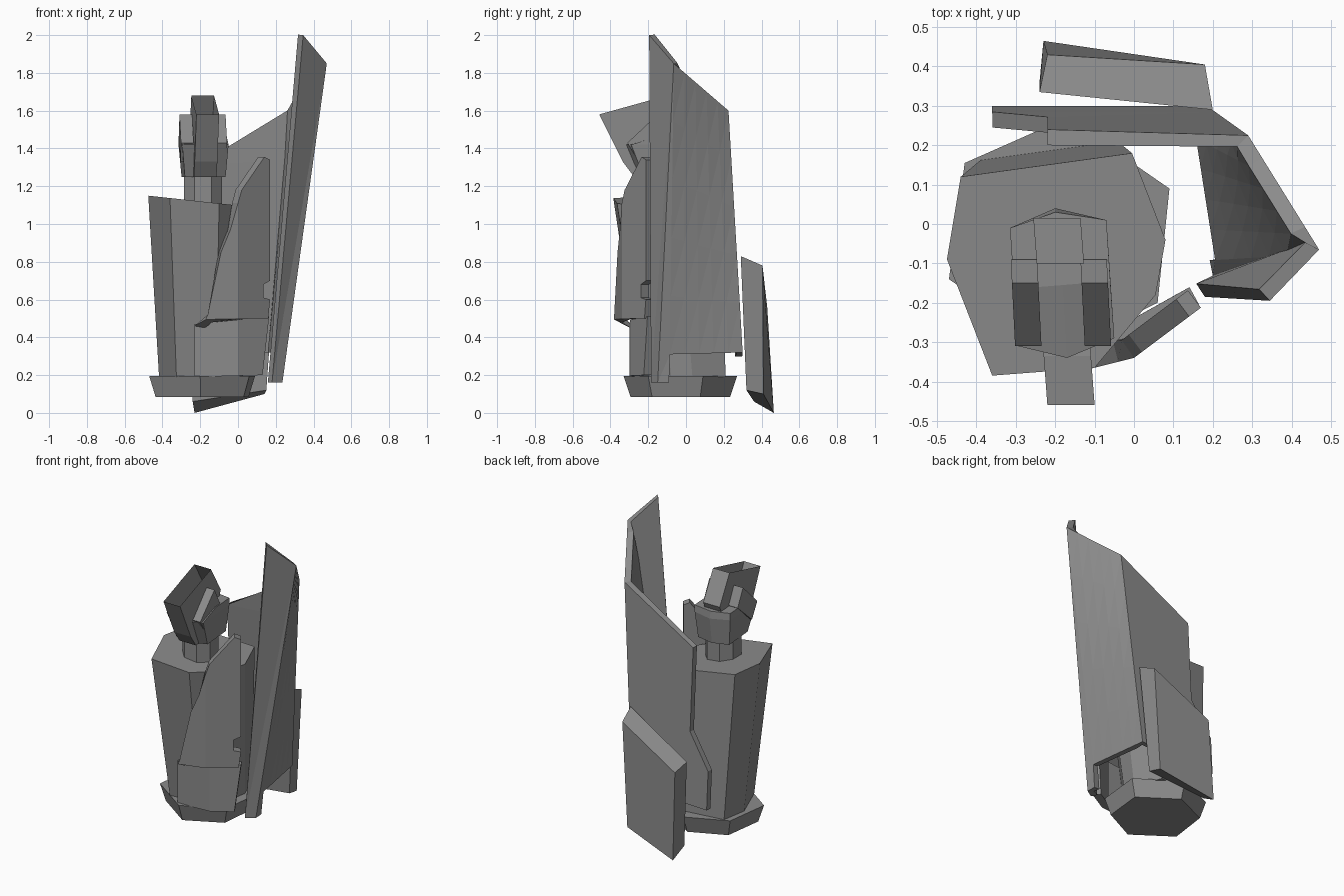
import bpy, bmesh

if "Cube" in bpy.data.objects:
    bpy.data.objects.remove(bpy.data.objects["Cube"])

grey = bpy.data.materials.new("dark_grey")
grey.diffuse_color = (.26, .26, .26, 1)
grey.use_nodes = True
grey.node_tree.nodes["Principled BSDF"].inputs["Base Color"].default_value = grey.diffuse_color


def finish(name, bm):
    me = bpy.data.meshes.new(name)
    bm.to_mesh(me)
    bm.free()
    me.materials.append(grey)
    ob = bpy.data.objects.new(name, me)
    bpy.context.collection.objects.link(ob)
    return ob


def loft(name, loops, skip_side=None):
    """Solid through matching point loops, capped at both ends."""
    bm = bmesh.new()
    rings = [[bm.verts.new(p) for p in loop] for loop in loops]
    n = len(rings[0])
    for a, b in zip(rings, rings[1:]):
        for i in range(n):
            if i != skip_side:
                bm.faces.new((a[i], a[(i + 1) % n], b[(i + 1) % n], b[i]))
    bm.faces.new(rings[0][::-1])
    bm.faces.new(rings[-1])
    bmesh.ops.recalc_face_normals(bm, faces=bm.faces)
    return finish(name, bm)


def ring(points, z, s=1.0, c=(0, 0)):
    """Plan outline at height z, scaled about c."""
    return [(c[0] + (x - c[0]) * s, c[1] + (y - c[1]) * s, z) for x, y in points]


def thicken(ob, t):
    m = ob.modifiers.new("thickness", 'SOLIDIFY')
    m.thickness = t
    m.offset = -1


def bent_plate(name, outline, depth, t):
    """Front-view outline, folded at x = 0, with y given by depth(x)."""
    bm = bmesh.new()
    bm.faces.new([bm.verts.new((x, 0, z)) for x, z in outline])
    bm.normal_update()
    bmesh.ops.bisect_plane(bm, geom=bm.verts[:] + bm.edges[:] + bm.faces[:],
                           plane_co=(0, 0, 0), plane_no=(1, 0, 0))
    bm.normal_update()
    bmesh.ops.triangulate(bm, faces=bm.faces[:])
    for v in bm.verts:
        v.co.y = depth(v.co.x)
    bm.normal_update()
    thicken(finish(name, bm), t)


# Base
base = [(.09, .09), (.06, -.2), (-.2, -.33), (-.47, -.14), (-.43, .155), (-.17, .27)]
loft("base", [ring(base, .085, .88, (-.19, -.03)), ring(base, .195)])

# Body leaning forward, with tilted top
body = [(-.36, -.385), (-.1, -.365), (.055, -.18), (.08, -.04),
        (-.005, .18), (-.44, .12), (-.475, -.09)]
top = [(x, y, 1.15 - .11 * (x + .475)) for x, y in body]
loft("body", [ring(body, .19, .8, (-.19, .33)), top])

# Neck
neck = [(-.285, -.08), (-.23, -.02), (-.14, -.02), (-.085, -.08),
        (-.085, -.17), (-.14, -.23), (-.23, -.23), (-.285, -.17)]
loft("neck", [ring(neck, 1.08), ring(neck, 1.3)])

# Head
head = [(-.315, -.01), (-.2, .04), (-.07, .01), (-.05, -.29), (-.17, -.34), (-.295, -.31)]
crown = [(-.315, -.01), (-.2, .03), (-.07, .01), (-.06, -.145), (-.18, -.155), (-.305, -.165)]
jaw = [(-.18 + (x + .18) * .88, y * .72 - .015) for x, y in head]
loft("head", [ring(jaw, 1.25), ring(head, 1.42), ring(crown, 1.465)])

# Crest, open on top
crest = [(-.46, 1.58), (-.1, 1.68), (.015, 1.5), (-.1, 1.25), (-.275, 1.25), (-.335, 1.33)]
loft("crest", [[(x - .075 * (y + .46), y, z) for y, z in crest] for x in (-.22, -.1)],
     skip_side=0)

# Ear pieces
ear = [(-.31, 1.43), (-.15, 1.58), (-.09, 1.47), (-.25, 1.33)]
for side, name in ((1, "ear_right"), (-1, "ear_left")):
    loft(name, [[(-.183 + side * d - .05 * (y + .25), y, z) for y, z in ear]
                for d in (.055, .122)])

# Tall wrapping shield: front strip, side panel, back panel
pts = [(.18, -.185, .16), (.235, -.15, .16), (.47, -.065, 1.85), (.345, -.195, 2.0),
       (.232, -.09, .16), (.245, -.085, .31), (.185, .3, .32), (.29, .225, 1.6),
       (-.36, .3, .3), (-.36, .285, .55), (-.22, .272, .77), (-.22, .24, 1.31)]
bm = bmesh.new()
vs = [bm.verts.new(p) for p in pts]
faces = [bm.faces.new([vs[i] for i in f]) for f in
         ((0, 1, 2, 3), (1, 4, 5, 2), (5, 6, 7, 2), (6, 8, 9, 10, 11, 7))]
bm.normal_update()
bmesh.ops.subdivide_edges(bm, edges=faces[2].edges[:], cuts=4, use_grid_fill=True)
bm.normal_update()
bmesh.ops.triangulate(bm, faces=bm.faces[:])
bm.normal_update()
thicken(finish("shield", bm), .04)

# Front upper plate with notch
bent_plate("front_plate_upper",
           [(-.23, .46), (-.17, .495), (.16, .5), (.17, .6), (.135, .61), (.135, .68),
            (.17, .7), (.17, 1.34), (.14, 1.355), (.02, 1.18), (-.04, .97), (-.09, .85),
            (-.16, .52)],
           lambda x: -.3 if x < -.2 else -.34 + .25 * x if x < 0 else -.34 + .75 * x, .055)

# Front lower plate
bent_plate("front_plate_lower", [(-.23, .19), (.13, .2), (.165, .51), (-.23, .47)],
           lambda x: -.3 + .02 * (x + .23) if x < 0 else -.295 + .55 * x, .05)

# Slanted slab behind
loft("rear_slab", [
    [(.2, .29, .83), (.18, .405, .78), (.14, .41, .10), (.15, .32, .12)],
    [(-.24, .335, .6), (-.22, .43, .56), (-.23, .465, 0), (-.24, .36, .06)]])
